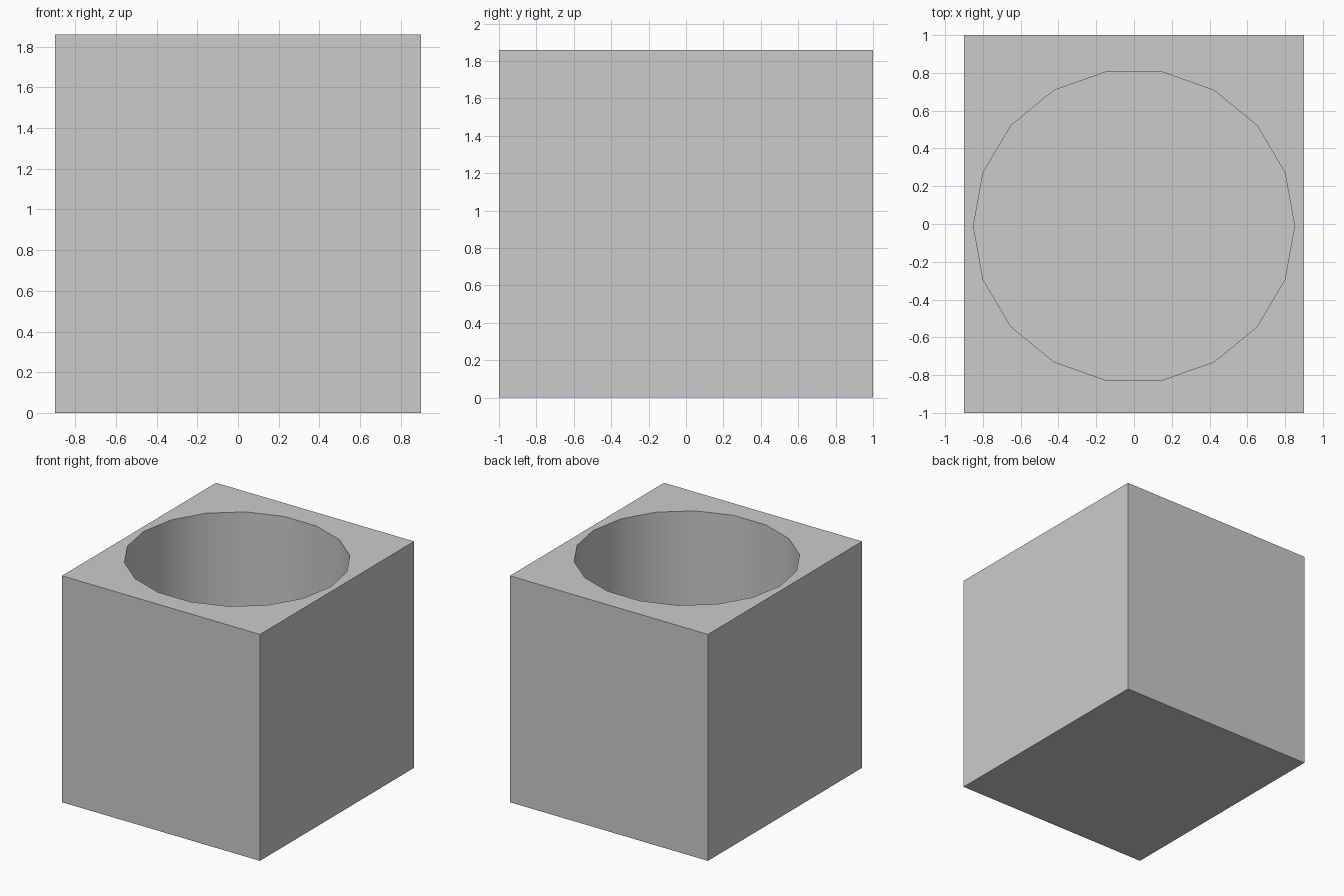
import bpy, bmesh, math

if "Cube" in bpy.data.objects:
    bpy.data.objects.remove(bpy.data.objects["Cube"])

W, D, H = 0.9, 1.0, 1.86          # half width, half depth, height
RX, RY, CY = 0.85, 0.829, -0.011  # round well
FLOOR, SIDES = 0.15, 18

bm = bmesh.new()


def ring(z):
    step = 2 * math.pi / SIDES
    return [bm.verts.new((RX * math.cos(i * step), CY + RY * math.sin(i * step), z))
            for i in range(SIDES)]


def rectangle(z):
    return [bm.verts.new((sx * W, sy * D, z))
            for sx, sy in ((-1, -1), (1, -1), (1, 1), (-1, 1))]


def loop_edges(verts):
    return [bm.edges.new((v, verts[i - 1])) for i, v in enumerate(verts)]


# Outer block: base and four sides
base, top = rectangle(0), rectangle(H)
bm.faces.new(base[::-1])
for i in range(4):
    j = (i + 1) % 4
    bm.faces.new((base[i], base[j], top[j], top[i]))

# Well: smooth wall and flat floor
rim, floor = ring(H), ring(FLOOR)
bm.faces.new(floor)
for i in range(SIDES):
    j = (i + 1) % SIDES
    bm.faces.new((rim[j], rim[i], floor[i], floor[j]))

# Top face between the square edge and the round rim
top_edges = [bm.edges.get((top[i], top[i - 1])) for i in range(4)]
rim_edges = [bm.edges.get((rim[i], rim[i - 1])) for i in range(SIDES)]
bmesh.ops.triangle_fill(bm, use_beauty=True, edges=top_edges + rim_edges, normal=(0, 0, 1))
bmesh.ops.recalc_face_normals(bm, faces=bm.faces[:])

mesh = bpy.data.meshes.new("square_planter")
bm.to_mesh(mesh)
bm.free()
planter = bpy.data.objects.new("square_planter", mesh)
bpy.context.collection.objects.link(planter)
bpy.context.view_layer.objects.active = planter
planter.select_set(True)
bpy.ops.object.shade_smooth_by_angle(angle=math.radians(30))
